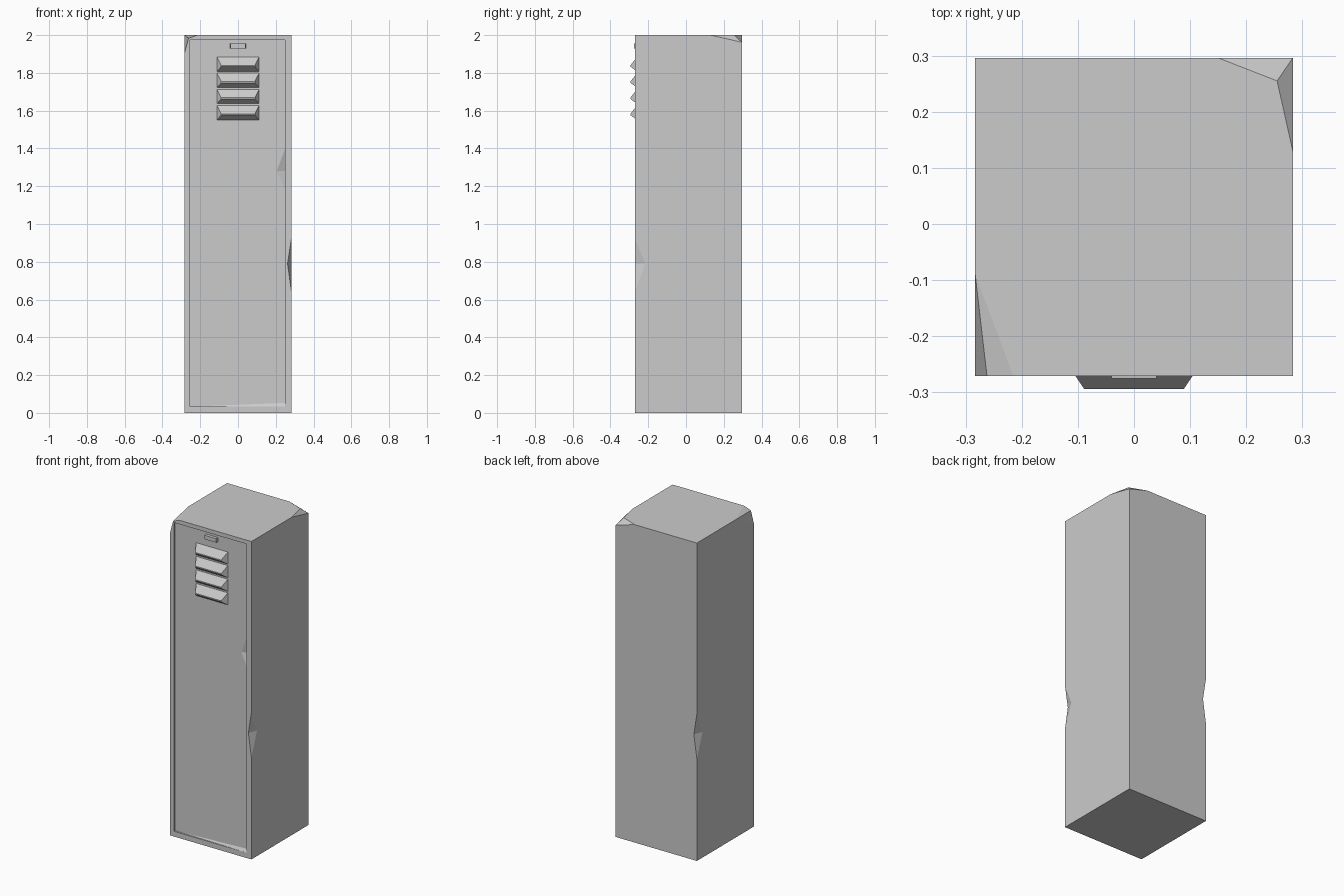
import bpy, bmesh
from mathutils import Vector

if "Cube" in bpy.data.objects:
    bpy.data.objects.remove(bpy.data.objects["Cube"])

W, FRONT, BACK, H = 0.283, -0.271, 0.296, 2.0
DOOR = FRONT + 0.011


def hull(name, points):
    """Convex solid around a few points."""
    bm = bmesh.new()
    for p in points:
        bm.verts.new(p)
    res = bmesh.ops.convex_hull(bm, input=bm.verts)
    loose = [v for v in bm.verts if not v.link_faces]
    bmesh.ops.delete(bm, geom=loose, context='VERTS')
    bmesh.ops.dissolve_limit(bm, angle_limit=0.001, verts=bm.verts, edges=bm.edges)
    bmesh.ops.recalc_face_normals(bm, faces=bm.faces)
    mesh = bpy.data.meshes.new(name)
    bm.to_mesh(mesh)
    bm.free()
    obj = bpy.data.objects.new(name, mesh)
    bpy.context.collection.objects.link(obj)
    return obj


def cut(target, cutter):
    """Subtract the cutter, then discard it."""
    cutter.hide_render = True
    mod = target.modifiers.new("cut", 'BOOLEAN')
    mod.operation, mod.solver, mod.object = 'DIFFERENCE', 'EXACT', cutter
    bpy.context.view_layer.objects.active = target
    bpy.ops.object.modifier_apply(modifier=mod.name)
    bpy.data.objects.remove(cutter)


def rect(x0, x1, z0, z1, y):
    return [(x, y, z) for x in (x0, x1) for z in (z0, z1)]


# Cabinet with two crushed top corners
body = hull("cabinet", [
    (-W, FRONT, 0), (W, FRONT, 0), (-W, BACK, 0), (W, BACK, 0),
    (W, FRONT, H), (-W, BACK, H),
    # back right corner
    (0.15, BACK, H), (W, 0.13, H), (W, BACK, 1.962), (0.255, 0.255, H),
    # front left corner
    (-0.215, FRONT, H), (-W, -0.09, H), (-W, FRONT, 1.905), (-0.262, FRONT, 1.983)])

# Notches knocked into two opposite upright edges
for side, y in ((1, FRONT), (-1, BACK)):
    a = Vector((side * 0.262, y, 0.79))
    b = Vector((side * W, y + side * 0.056, 0.79))
    mid = (a + b) / 2
    ends = [Vector((side * W, y, z)) for z in (0.64, 0.925)]
    cut(body, hull("notch_cutter", [mid + (p - mid) * 2 for p in (a, b, *ends)]))

# Recessed door with a bent lower right corner
xl, xr, zb, zt = -0.255, 0.25, 0.033, 1.975
recess = rect(xl, xr, zb, zt, FRONT - 0.05) + rect(xl, xr, zb, zt, FRONT)
recess += [(xl, DOOR, zb), (xl, DOOR, zt), (xr, DOOR, zt), (xr, DOOR, zb + 0.02)]
cut(body, hull("door_cutter", recess))

# Dent in the door's right edge
xd = xr - 0.0002
tri = [(xd, 1.4), (xd, 1.18), (0.205, 1.28)]
dent = [(x, y, z) for x, z in tri for y in (DOOR, FRONT - 0.05)]
cut(body, hull("dent_cutter", dent + [(xd, DOOR + 0.018, 1.28)]))

# Louvres
for i in range(4):
    z = 1.885 - i * 0.0855
    hull(f"louvre_{i + 1}",
         rect(-0.112, 0.112, z - 0.078, z, DOOR + 0.001)
         + rect(-0.089, 0.089, z - 0.052, z - 0.045, -0.294))

# Latch plate
hull("latch", rect(-0.042, 0.042, 1.928, 1.957, DOOR + 0.001)
     + rect(-0.04, 0.04, 1.93, 1.955, -0.275))
